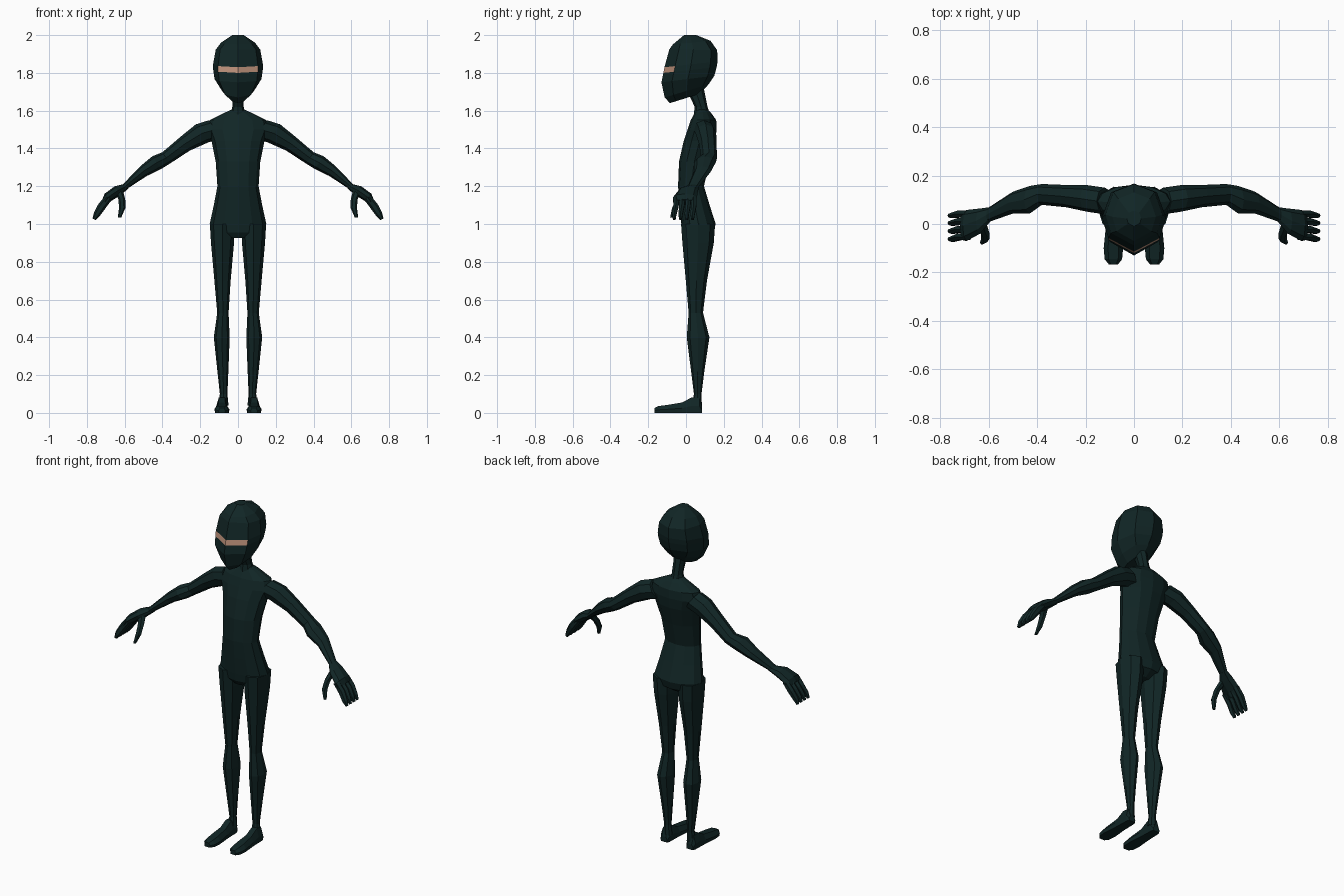
import bpy, bmesh, math
from mathutils import Vector


def material(name, rgb):
    m = bpy.data.materials.new(name)
    m.diffuse_color = (*rgb, 1)
    return m


SUIT = material("dark_teal_suit", (0.0055, 0.019, 0.019))
SKIN = material("skin", (0.52, 0.29, 0.20))
X, Y, Z = Vector((1, 0, 0)), Vector((0, 1, 0)), Vector((0, 0, 1))


def tilted(deg):
    a = math.radians(deg)
    return Vector((math.cos(a), 0, math.sin(a)))


def loft(name, rings, mirror=False):
    """Skin a list of point rings and cap both ends."""
    bm = bmesh.new()
    loops = [[bm.verts.new(p) for p in ring] for ring in rings]
    n = len(loops[0])
    for a, b in zip(loops, loops[1:]):
        for i in range(n):
            j = (i + 1) % n
            bm.faces.new((a[i], a[j], b[j], b[i]))
    bm.faces.new(loops[0][::-1])
    bm.faces.new(loops[-1])
    bmesh.ops.recalc_face_normals(bm, faces=bm.faces)
    me = bpy.data.meshes.new(name)
    bm.to_mesh(me)
    bm.free()
    me.materials.append(SUIT)
    ob = bpy.data.objects.new(name, me)
    bpy.context.collection.objects.link(ob)
    if mirror:
        ob.modifiers.new("mirror", 'MIRROR')
    return ob


def tube(name, rows, u, v, n=8, mirror=True):
    """Rows are (x, y, z, radius along u, radius along v)."""
    rings = []
    for x, y, z, ru, rv in rows:
        rings.append([Vector((x, y, z)) + u * ru * math.cos(t) + v * rv * math.sin(t)
                      for t in (2 * math.pi * i / n for i in range(n))])
    return loft(name, rings, mirror)


# Head: rows are front y, front z, back y, back z, half width
head_rows = [
    (-0.085, 1.640, 0.075, 1.690, 0.040),
    (-0.113, 1.670, 0.120, 1.740, 0.085),
    (-0.130, 1.750, 0.150, 1.785, 0.124),
    (-0.120, 1.800, 0.162, 1.830, 0.131),
    (-0.114, 1.830, 0.167, 1.860, 0.132),
    (-0.088, 1.925, 0.165, 1.920, 0.118),
    (-0.070, 1.950, 0.130, 1.970, 0.090),
    (-0.010, 2.000, 0.055, 2.000, 0.030),
]
head_rings = []
for yf, zf, yb, zb, w in head_rows:
    d = yb - yf
    half = [(0, 0), (0.8, 0.2), (1, 0.5), (0.72, 0.87)]
    prof = half + [(0, 1)] + [(-a, b) for a, b in half[:0:-1]]
    head_rings.append([Vector((a * w, yf + b * d, zf + b * (zb - zf))) for a, b in prof])
head = loft("head", head_rings)

# Eye opening: the front faces in the narrow band
head.data.materials.append(SKIN)
for p in head.data.polygons:
    if p.center.y < -0.07 and 1.80 < p.center.z < 1.835:
        p.material_index = 1

# Neck
tube("neck", [(0, 0.085, 1.57, 0.045, 0.045), (0, 0.08, 1.62, 0.030, 0.034),
              (0, 0.06, 1.68, 0.030, 0.042), (0, 0.04, 1.74, 0.035, 0.05)],
     X, Y, 8, False)

# Torso: rows are z, half width, front y, back y
torso_rows = [
    (0.925, 0.050, 0.000, 0.100), (0.955, 0.120, -0.020, 0.145),
    (1.00, 0.150, -0.025, 0.157), (1.10, 0.128, -0.034, 0.125),
    (1.20, 0.109, -0.042, 0.095), (1.33, 0.118, -0.037, 0.125),
    (1.44, 0.140, -0.012, 0.155), (1.50, 0.165, 0.008, 0.162),
    (1.55, 0.150, 0.025, 0.160), (1.585, 0.080, 0.045, 0.135),
    (1.605, 0.035, 0.055, 0.115),
]
tube("torso", [(0, (f + b) / 2, z, w, (b - f) / 2) for z, w, f, b in torso_rows],
     X, Y, 12, False)

# Legs
tube("legs", [(0.083, 0.064, 1.00, 0.066, 0.090), (0.082, 0.064, 0.90, 0.061, 0.083),
              (0.082, 0.055, 0.70, 0.043, 0.056), (0.080, 0.052, 0.53, 0.030, 0.038),
              (0.086, 0.064, 0.40, 0.042, 0.060), (0.080, 0.062, 0.22, 0.029, 0.035),
              (0.076, 0.062, 0.10, 0.020, 0.020), (0.078, 0.058, 0.04, 0.028, 0.026)],
     X, Y)

# Feet: rows are y, half width, height
foot_rows = [(-0.168, 0.018, 0.026), (-0.145, 0.036, 0.036), (-0.10, 0.040, 0.042),
             (-0.02, 0.032, 0.055), (0.03, 0.030, 0.082), (0.072, 0.029, 0.078),
             (0.086, 0.022, 0.030)]
foot_rings = []
for y, w, h in foot_rows:
    cx = 0.085
    foot_rings.append([(cx + a * w, y, b * h) for a, b in
                       [(-0.9, 0), (0.9, 0), (1, 0.45), (0.55, 1), (-0.55, 1), (-1, 0.45)]])
loft("feet", foot_rings, True)

# Arms
tube("arms", [(0.12, 0.095, 1.500, 0.060, 0.055), (0.19, 0.105, 1.480, 0.058, 0.055),
              (0.28, 0.115, 1.425, 0.044, 0.046), (0.38, 0.122, 1.350, 0.036, 0.043),
              (0.43, 0.100, 1.325, 0.041, 0.057), (0.50, 0.088, 1.280, 0.031, 0.045),
              (0.60, 0.038, 1.197, 0.016, 0.030)],
     tilted(55), Y)

# Palms
tube("palms", [(0.59, 0.042, 1.200, 0.016, 0.028), (0.635, 0.012, 1.178, 0.028, 0.052),
               (0.69, -0.006, 1.140, 0.026, 0.064), (0.705, -0.008, 1.115, 0.020, 0.060)],
     tilted(50), Y)

# Fingers
for i, (y, tip) in enumerate([(0.041, 0.035), (0.010, 0.004), (-0.022, -0.029), (-0.053, -0.062)]):
    tube(f"finger_{i + 1}", [(0.685, y, 1.140, 0.020, 0.016), (0.720, y, 1.095, 0.022, 0.016),
                             (0.747, tip, 1.052, 0.018, 0.013), (0.762, tip, 1.025, 0.009, 0.008)],
         tilted(30), Y, 6)

# Thumbs
tube("thumbs", [(0.630, 0.000, 1.175, 0.022, 0.026), (0.615, -0.035, 1.130, 0.018, 0.020),
                (0.613, -0.060, 1.085, 0.017, 0.016), (0.627, -0.076, 1.035, 0.009, 0.009)],
     X, Y, 6)
